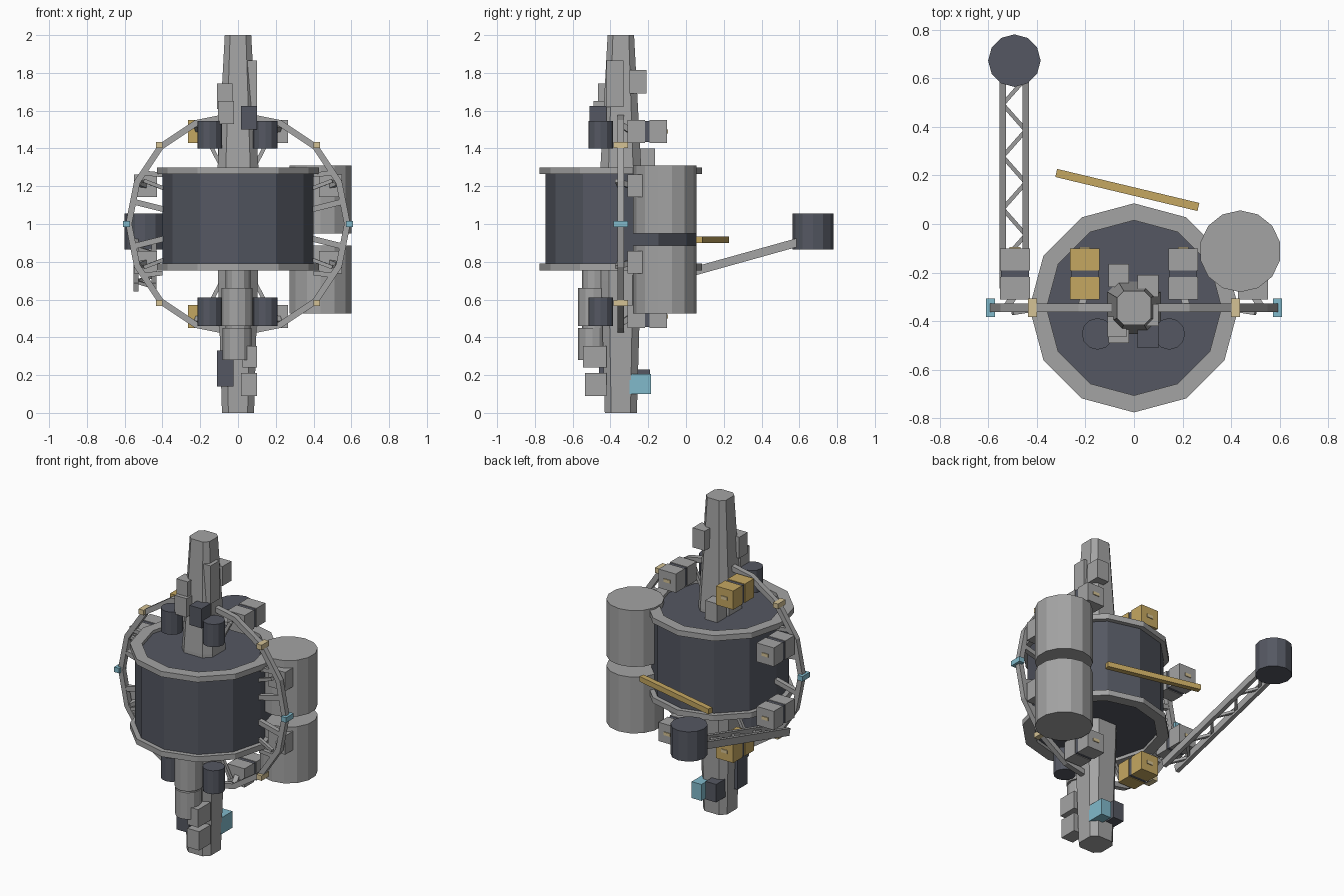
import bpy, bmesh, math
from mathutils import Vector, Matrix

if "Cube" in bpy.data.objects:
    bpy.data.objects.remove(bpy.data.objects["Cube"])

def mat(name, r, g, b):
    m = bpy.data.materials.new(name)
    m.diffuse_color = (r, g, b, 1)
    m.use_nodes = True
    m.node_tree.nodes["Principled BSDF"].inputs["Base Color"].default_value = m.diffuse_color
    return m

GREY = mat("hull grey", .37, .37, .37)
DARK = mat("dark slate", .09, .097, .122)
GOLD = mat("gold", .56, .39, .12)
CYAN = mat("pale cyan", .22, .49, .60)
TAN = mat("tan", .66, .54, .30)
CY = -0.345  # y of the main axis

def finish(name, bm, m):
    bmesh.ops.recalc_face_normals(bm, faces=bm.faces[:])
    me = bpy.data.meshes.new(name)
    bm.to_mesh(me)
    bm.free()
    me.materials.append(m)
    ob = bpy.data.objects.new(name, me)
    bpy.context.collection.objects.link(ob)
    return ob

def box(name, m, x0, x1, y0, y1, z0, z1):
    bm = bmesh.new()
    bmesh.ops.create_cube(bm, size=1, matrix=Matrix.Translation(
        ((x0 + x1) / 2, (y0 + y1) / 2, (z0 + z1) / 2)) @ Matrix.Diagonal((x1 - x0, y1 - y0, z1 - z0, 1)))
    return finish(name, bm, m)

def beam(name, m, p, q, w, h):
    """Square bar from p to q; w runs sideways, h upward."""
    p, q = Vector(p), Vector(q)
    d = (q - p).normalized()
    side = d.cross((0, 0, 1))
    side = side.normalized() if side.length > .01 else Vector((1, 0, 0))
    up = side.cross(d)
    rot = Matrix((side, d, up)).transposed().to_4x4()
    bm = bmesh.new()
    bmesh.ops.create_cube(bm, size=1, matrix=Matrix.Translation((p + q) / 2) @ rot
                          @ Matrix.Diagonal((w, (q - p).length, h, 1)))
    return finish(name, bm, m)

def loft(name, m, rings, capped=True):
    """Skin a list of equal-length point rings."""
    bm = bmesh.new()
    vs = [[bm.verts.new(p) for p in r] for r in rings]
    n = len(vs[0])
    pairs = list(zip(vs, vs[1:])) + ([] if capped else [(vs[-1], vs[0])])
    for a, b in pairs:
        for i in range(n):
            j = (i + 1) % n
            bm.faces.new((a[i], a[j], b[j], b[i]))
    if capped:
        bm.faces.new(vs[0])
        bm.faces.new(vs[-1])
    return finish(name, bm, m)

def circle(x, y, z, r, n=12):
    return [(x + r * math.sin(2 * math.pi * i / n), y + r * math.cos(2 * math.pi * i / n), z) for i in range(n)]

def cyl(name, m, x, y, r, z0, z1, n=12):
    return loft(name, m, [circle(x, y, z0, r, n), circle(x, y, z1, r, n)])

def chamfered(h, z):
    c = h * .6
    return [(x, CY + y, z) for x, y in ((h, -c), (h, c), (c, h), (-c, h), (-h, c), (-h, -c), (-c, -h), (c, -h))]

# Central spine, tapered to both ends
loft("spine", GREY, [chamfered(h, z) for h, z in ((.085, 0), (.105, .7), (.108, 1.3), (.07, 2))])

# Drum with a raised rim at each end
cyl("drum", DARK, 0, CY, .40, .775, 1.28)
for z0, z1 in ((.755, .79), (1.265, 1.30)):
    loft("drum_rim", GREY, [circle(0, CY, z, r) for r, z in ((.43, z0), (.43, z1), (.36, z1), (.36, z0))], False)

# Vertical hoop, sixteen sides
def hoop_point(deg, r=.58, y=CY):
    a = math.radians(deg)
    return Vector((r * math.cos(a), y, 1 + r * math.sin(a)))

rings = []
for r, dy in ((.595, -.017), (.595, .017), (.562, .017), (.562, -.017)):
    rings.append([hoop_point(i * 22.5, r, CY + dy) for i in range(16)])
loft("hoop", GREY, rings, False)

# Hoop markers
for deg, m in ((0, CYAN), (180, CYAN), (45, TAN), (135, TAN), (225, TAN), (315, TAN)):
    p = hoop_point(deg, .59)
    box("hoop_marker", m, p.x - .018, p.x + .018, CY - .038, CY + .038, p.z - .016, p.z + .016)

# Struts from drum and spine to the hoop
for s in (-1, 1):
    for t in (-1, 1):
        beam("side_strut", GREY, (s * .36, CY, 1 + t * .07), (s * .56, CY, 1 + t * .12), .03, .03)
        beam("side_strut", GREY, (s * .37, CY, 1 + t * .18), (s * .50, CY - .02, 1 + t * .23), .02, .02)
        beam("corner_strut", GREY, (s * .08, CY, 1 + t * .29), (s * .19, CY, 1 + t * .50), .02, .02)
        beam("hoop_brace", GREY, (s * .40, CY, 1 + t * .26), (s * .50, CY, 1 + t * .27), .025, .025)

# Equipment boxes around the hoop, split by a dark seam
for i in range(8):
    p = hoop_point(22.5 + i * 45, .53)
    m = GOLD if i in (2, 5) else GREY
    x0, x1, z0, z1 = p.x - .061, p.x + .061, p.z - .06, p.z + .06
    box("pod_front", m, x0, x1, -.31, -.217, z0, z1)
    box("pod_seam", DARK, x0 + .004, x1 - .004, -.217, -.192, z0 + .004, z1 - .004)
    box("pod_back", m, x0, x1, -.192, -.10, z0, z1)
    box("pod_plate", TAN, p.x - .022, p.x + .022, -.10, -.095, p.z - .01, p.z + .01)
    beam("pod_mount", GREY, (p.x, -.29, p.z), hoop_point(22.5 + i * 45, .57), .03, .03)

# Pair of large tanks
for z0, z1 in ((.525, .885), (.95, 1.31)):
    cyl("large_tank", GREY, .437, -.112, .168, z0, z1, 14)

# Small dark tanks beside the spine
for x in (-.15, .145):
    for z0, z1 in ((1.40, 1.545), (.46, .61)):
        cyl("small_tank", DARK, x, -.452, .065, z0, z1)

# Lattice boom carrying the rear canister
def boom(x, t):
    return Vector((x, -.26 + t * .86, .665 + t * .24))

for x in (-.54, -.445):
    beam("boom_rail", GREY, boom(x, 0), boom(x, 1), .026, .045)
N = 8
for i in range(N):
    a, b = (-.54, -.445) if i % 2 else (-.445, -.54)
    beam("boom_lattice", GREY, boom(a, i / N), boom(b, (i + 1) / N), .017, .017)
cyl("rear_canister", DARK, -.492, .672, .108, .865, 1.055)

# Free gold panel behind the drum
beam("gold_panel", GOLD, (-.32, .21, .917), (.265, .07, .917), .034, .034)

# Stepped column on the lower front
cyl("front_column", GREY, 0, -.485, .065, .28, .77)
cyl("front_column_sleeve", GREY, -.005, -.49, .082, .46, .66)
cyl("front_column_foot", GREY, -.005, -.495, .076, .28, .45)

# Modules clamped on the spine
for name, m, dims in (
    ("upper_module", GREY, (.03, .10, -.42, -.33, 1.62, 1.865)),
    ("upper_rear_module", GREY, (.015, .10, -.30, -.21, 1.69, 1.815)),
    ("upper_left_module", GREY, (-.11, -.03, -.465, -.38, 1.61, 1.745)),
    ("front_left_module", GREY, (-.105, -.02, -.49, -.40, 1.53, 1.65)),
    ("front_dark_module", DARK, (.015, .10, -.51, -.42, 1.50, 1.625)),
    ("rear_low_module", GREY, (-.105, -.02, -.26, -.165, 1.28, 1.40)),
    ("foot_module", GREY, (.015, .10, -.535, -.42, .09, .21)),
    ("mid_foot_module", GREY, (.025, .10, -.545, -.42, .24, .355)),
    ("left_dark_module", DARK, (-.112, -.025, -.46, -.36, .14, .33)),
    ("rear_dark_module", DARK, (-.08, -.005, -.29, -.19, .115, .23)),
    ("cyan_module", CYAN, (.02, .09, -.30, -.185, .10, .205)),
):
    box(name, m, *dims)
